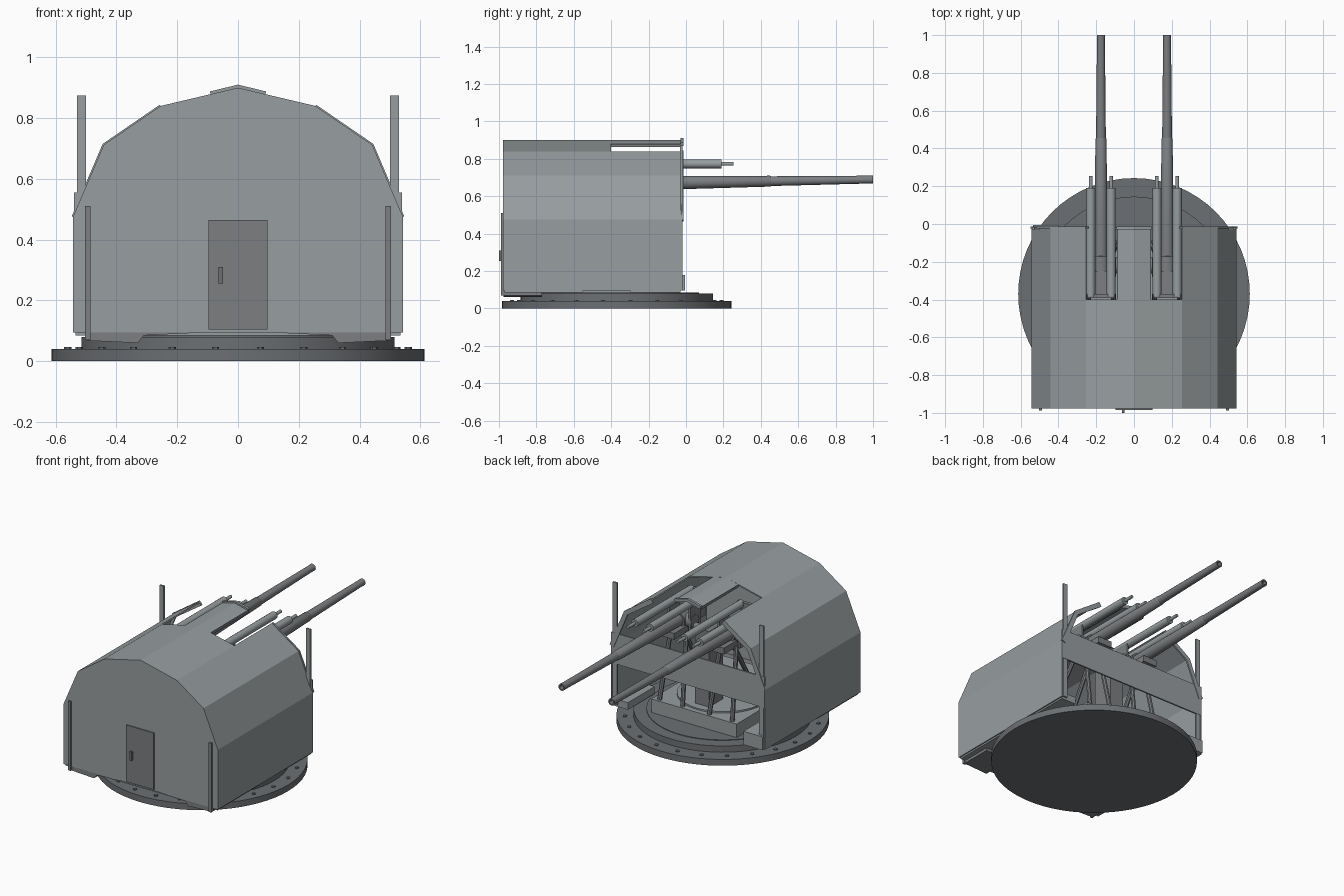
import bpy, bmesh, math
from mathutils import Vector

if "Cube" in bpy.data.objects:
    bpy.data.objects.remove(bpy.data.objects["Cube"])


def material(name, c):
    m = bpy.data.materials.new(name)
    m.diffuse_color = (*c, 1)
    m.use_nodes = True
    m.node_tree.nodes["Principled BSDF"].inputs["Base Color"].default_value = m.diffuse_color
    return m


HULL = material("hull_grey", (0.31, 0.34, 0.35))
DARK = material("dark_grey", (0.15, 0.16, 0.17))
GUN = material("gun_grey", (0.2, 0.21, 0.22))


def add_mesh(name, verts, faces, mat):
    me = bpy.data.meshes.new(name)
    me.from_pydata(verts, [], faces)
    bm = bmesh.new()
    bm.from_mesh(me)
    bmesh.ops.recalc_face_normals(bm, faces=bm.faces)
    bm.to_mesh(me)
    bm.free()
    ob = bpy.data.objects.new(name, me)
    bpy.context.collection.objects.link(ob)
    me.materials.append(mat)
    return ob


def box(name, x0, x1, y0, y1, z0, z1, mat=HULL):
    v = [(x, y, z) for x in (x0, x1) for y in (y0, y1) for z in (z0, z1)]
    f = [(0, 1, 3, 2), (4, 6, 7, 5), (0, 4, 5, 1), (2, 3, 7, 6), (0, 2, 6, 4), (1, 5, 7, 3)]
    return add_mesh(name, v, f, mat)


def lathe(name, origin, axis, prof, mat=GUN, n=20):
    """Revolve (distance along axis, radius) pairs, capped at both ends."""
    q = Vector(axis).to_track_quat('Z', 'Y')
    v = [Vector(origin) + q @ Vector((r * math.cos(2 * math.pi * i / n), r * math.sin(2 * math.pi * i / n), d))
         for d, r in prof for i in range(n)]
    f = [(k * n + i, k * n + (i + 1) % n, (k + 1) * n + (i + 1) % n, (k + 1) * n + i)
         for k in range(len(prof) - 1) for i in range(n)]
    f += [tuple(range(n)), tuple(range((len(prof) - 1) * n, len(prof) * n))]
    ob = add_mesh(name, v, f, mat)
    ob.data.shade_smooth()
    ob.data.set_sharp_from_angle(angle=math.radians(30))
    return ob


def rod(name, a, b, r, mat=GUN, n=8):
    d = Vector(b) - Vector(a)
    return lathe(name, a, d, [(0, r), (d.length, r)], mat, n)


def sheet(name, pts, y0, y1, thick=0.008, offset=-1, mat=HULL):
    """Extrude an open x-z outline along y and thicken it."""
    n = len(pts)
    v = [(x, y, z) for y in (y0, y1) for x, z in pts]
    ob = add_mesh(name, v, [(i, i + 1, n + i + 1, n + i) for i in range(n - 1)], mat)
    if sum(p.normal.z for p in ob.data.polygons) < 0:
        ob.data.flip_normals()
    mod = ob.modifiers.new("thickness", 'SOLIDIFY')
    mod.thickness, mod.offset = thick, offset
    return ob


# Base ring and bolts
CY = -0.37
lathe("base_flange", (0, CY, 0), (0, 0, 1), [(0, 0.613), (0.04, 0.613)], DARK, 64)
lathe("base_step", (0, CY, 0.04), (0, 0, 1), [(0, 0.515), (0.04, 0.515)], DARK, 64)
lathe("turning_ring", (0, CY, 0.08), (0, 0, 1), [(0, 0.44), (0.004, 0.44)], DARK, 64)
for i in range(24):
    a = 2 * math.pi * (i + 0.5) / 24
    lathe("base_bolt", (0.565 * math.cos(a), CY + 0.565 * math.sin(a), 0.04), (0, 0, 1),
          [(0, 0.012), (0.006, 0.012)], DARK, 6)

# Gun house shell: closed rear part, two cheeks and a ridge strip between gun slots
BACK, FRONT, SLOT = -0.978, -0.02, -0.40
side = [(0.543, 0.095), (0.543, 0.475), (0.442, 0.712), (0.255, 0.84)]
left = [(-x, z) for x, z in side]
outline = left + [(0, 0.90)] + side[::-1]
sheet("house_rear", outline, BACK, SLOT)
sheet("roof_ridge", [(-0.09, 0.878), (0, 0.90), (0.09, 0.878)], SLOT, FRONT)
sheet("ridge_rim", [(-0.09, 0.878), (0, 0.90), (0.09, 0.878)], FRONT - 0.01, FRONT + 0.006, 0.02, 0)
sheet("cheek_left", left, SLOT, FRONT)
sheet("cheek_right", side[::-1], SLOT, FRONT)
sheet("cheek_rim_left", left[1:], FRONT - 0.004, FRONT + 0.006, 0.03, -0.7)
sheet("cheek_rim_right", side[:0:-1], FRONT - 0.004, FRONT + 0.006, 0.03, -0.7)
n = len(outline)
add_mesh("rear_wall", [(x, y, z) for y in (BACK, BACK + 0.008) for x, z in outline],
         [tuple(range(n)), tuple(range(n, 2 * n))] +
         [(i, (i + 1) % n, n + (i + 1) % n, n + i) for i in range(n)], HULL)

# Open-side shield band
box("shield_band", -0.54, 0.54, FRONT - 0.008, FRONT + 0.002, 0.36, 0.555)

# Door and handle
box("door", -0.097, 0.097, -0.985, -0.975, 0.105, 0.465, GUN)
box("door_handle", -0.064, -0.049, -1.0, -0.983, 0.255, 0.31, DARK)

# Posts, under-floor brackets, edge lips
for s in (-1, 1):
    def mbox(name, x0, x1, *r):
        return box(name, min(s * x0, s * x1), max(s * x0, s * x1), *r)
    mbox("sight_post", 0.50, 0.53, FRONT - 0.012, FRONT, 0.10, 0.875)
    mbox("rear_post", 0.486, 0.504, -0.988, -0.97, 0.07, 0.51, GUN)
    mbox("ridge_lip", 0.083, 0.09, SLOT, FRONT, 0.862, 0.879, GUN)
    add_mesh("floor_bracket",
             [(s * x, y, z) for y in (-0.975, -0.77) for x, z in
              ((0.50, 0.095), (0.50, 0.068), (0.33, 0.06), (0.31, 0.085), (0.1, 0.095))],
             [tuple(range(5)), tuple(range(5, 10))] +
             [(i, (i + 1) % 5, 5 + (i + 1) % 5, 5 + i) for i in range(5)], GUN)

# Floor and interior platform
box("rear_floor", -0.535, 0.535, -0.97, -0.55, 0.085, 0.095)
box("gun_platform", -0.30, 0.30, -0.80, -0.08, 0.084, 0.17)
lathe("platform_disc", (0, -0.38, 0.17), (0, 0, 1), [(0, 0.27), (0.01, 0.27)], HULL, 40)
box("corner_locker", -0.535, -0.40, -0.18, -0.005, 0.095, 0.18)
box("corner_step", 0.43, 0.535, -0.30, -0.03, 0.085, 0.13)

# Guns: barrel, breech, cradle and twin recoil cylinders
barrel_axis = Vector((0, 1, 0.016))
barrel = [(0, 0.028), (0, 0.047), (0.10, 0.047), (0.10, 0.036), (0.27, 0.035), (0.72, 0.029),
          (0.725, 0.026), (1.24, 0.021), (1.27, 0.022), (1.27, 0.014), (1.22, 0.014)]
for s in (-1, 1):
    x = 0.175 * s
    lathe("gun_barrel", (x, -0.27, 0.669), barrel_axis, barrel)
    box("breech_block", x - 0.04, x + 0.04, -0.39, -0.25, 0.63, 0.72, GUN)
    box("cradle", x - 0.05, x + 0.05, -0.30, -0.06, 0.60, 0.64, GUN)
    box("cylinder_yoke", x - 0.075, x + 0.075, -0.392, -0.37, 0.74, 0.79, GUN)
    rod("trunnion", (x - 0.085, -0.22, 0.665), (x + 0.085, -0.22, 0.665), 0.042, GUN, 20)
    for d in (-0.054, 0.054):
        lathe("recoil_cylinder", (x + d, -0.385, 0.773), (0, 1, 0),
              [(0, 0.024), (0.575, 0.024), (0.575, 0.010), (0.64, 0.010)], HULL, 16)
        box("cradle_side", x + d * 1.35 - 0.007, x + d * 1.35 + 0.007, -0.28, -0.18, 0.60, 0.765, GUN)
        # Slanted mount legs
        rod("mount_leg_front", (x + d, -0.18, 0.61), (x + d * 1.5, -0.10, 0.17), 0.014)
        rod("mount_leg_rear", (x + d, -0.26, 0.61), (x + d * 1.5, -0.55, 0.17), 0.014)
rod("trunnion_shaft", (-0.30, -0.22, 0.64), (0.30, -0.22, 0.64), 0.02, GUN, 12)
box("centre_pedestal", -0.05, 0.05, -0.30, -0.16, 0.17, 0.66, GUN)
